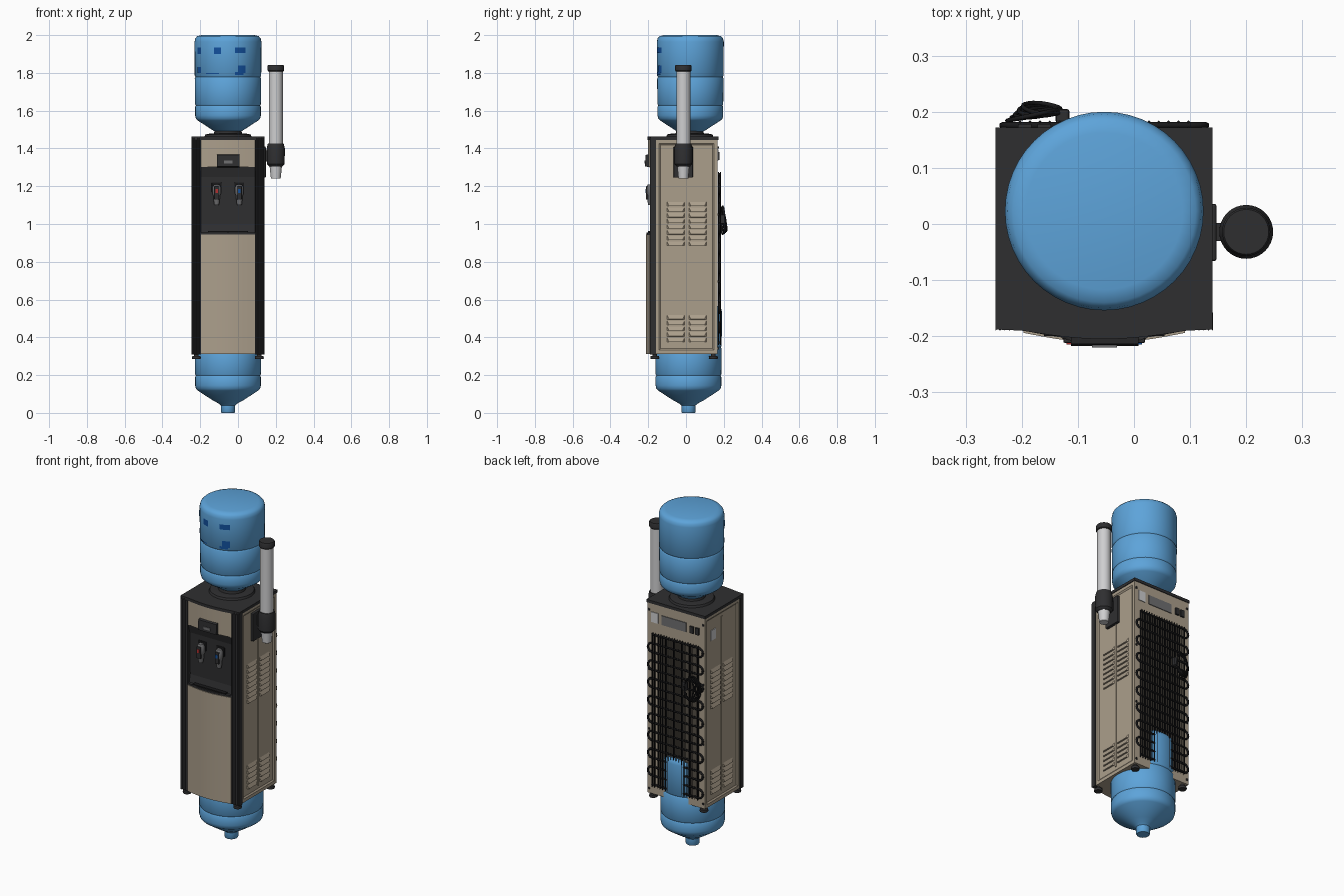
import bpy, bmesh, math
from mathutils import Vector

if "Cube" in bpy.data.objects:
    bpy.data.objects.remove(bpy.data.objects["Cube"])

CX, CY = -0.053, 0.02            # cabinet / bottle axis


def mat(name, *rgb):
    m = bpy.data.materials.new(name)
    m.diffuse_color = (*rgb, 1)
    m.use_nodes = True
    m.node_tree.nodes["Principled BSDF"].inputs["Base Color"].default_value = m.diffuse_color
    return m


BLUE = mat("bottle blue", 0.11, 0.37, 0.70)
NAVY = mat("label blue", 0.006, 0.08, 0.34)
BEIGE = mat("champagne metal", 0.41, 0.345, 0.26)
DARK = mat("charcoal plastic", 0.028, 0.028, 0.03)
BLACK = mat("black wire", 0.010, 0.010, 0.011)
SILVER = mat("light grey", 0.62, 0.62, 0.63)
GREY = mat("mid grey", 0.16, 0.16, 0.165)
RED = mat("hot red", 0.45, 0.03, 0.03)


def finish(name, bm, material, smooth=None):
    bmesh.ops.recalc_face_normals(bm, faces=bm.faces)
    me = bpy.data.meshes.new(name)
    bm.to_mesh(me)
    bm.free()
    ob = bpy.data.objects.new(name, me)
    bpy.context.collection.objects.link(ob)
    me.materials.append(material)
    if smooth:
        bpy.ops.object.select_all(action='DESELECT')
        bpy.context.view_layer.objects.active = ob
        ob.select_set(True)
        bpy.ops.object.shade_smooth_by_angle(angle=math.radians(smooth))
    return ob


def box(name, x, y, z, material, bevel=0):
    bm = bmesh.new()
    bmesh.ops.create_cube(bm, size=1)
    for v in bm.verts:
        v.co = [(a[0] + a[1]) / 2 + c * (a[1] - a[0]) for a, c in zip((x, y, z), v.co)]
    if bevel:
        bmesh.ops.bevel(bm, geom=bm.edges[:], offset=bevel, segments=2, affect='EDGES', profile=0.5)
    return finish(name, bm, material)


def prism(name, pts, axis, lo, hi, material, smooth=None):
    """Extrude a 2D outline along axis 'x' (points y,z) or 'z' (points x,y)."""
    bm = bmesh.new()
    put = (lambda p, t: (t, *p)) if axis == 'x' else (lambda p, t: (*p, t))
    rings = [[bm.verts.new(put(p, t)) for p in pts] for t in (lo, hi)]
    n = len(pts)
    for r in rings:
        bm.faces.new(r)
    for i in range(n):
        j = (i + 1) % n
        bm.faces.new((rings[0][i], rings[0][j], rings[1][j], rings[1][i]))
    return finish(name, bm, material, smooth)


def lathe(name, prof, cx, cy, material, seg=40, z0=0):
    bm = bmesh.new()
    rings = [[bm.verts.new((cx + r * math.cos(2 * math.pi * i / seg),
                            cy + r * math.sin(2 * math.pi * i / seg), z + z0))
              for i in range(seg)] for r, z in prof]
    for a, b in zip(rings, rings[1:]):
        for i in range(seg):
            j = (i + 1) % seg
            bm.faces.new((a[i], a[j], b[j], b[i]))
    bm.faces.new(rings[0])
    bm.faces.new(rings[-1])
    return finish(name, bm, material, 35)


def tube(name, paths, r, material, res=1):
    cu = bpy.data.curves.new(name, 'CURVE')
    cu.dimensions = '3D'
    cu.bevel_depth, cu.bevel_resolution, cu.use_fill_caps = r, res, True
    for path in paths:
        s = cu.splines.new('POLY')
        s.points.add(len(path) - 1)
        for p, co in zip(s.points, path):
            p.co = (*co, 1)
    cu.materials.append(material)
    ob = bpy.data.objects.new(name, cu)
    bpy.context.collection.objects.link(ob)
    bpy.ops.object.select_all(action='DESELECT')
    bpy.context.view_layer.objects.active = ob
    ob.select_set(True)
    bpy.ops.object.convert(target='MESH')


def bowed(x0, x1, edge, bulge, back, n=14):
    """Outline with a curved front and a flat back."""
    front = [(x0 + (x1 - x0) * i / n, edge - bulge * math.sin(math.pi * i / n)) for i in range(n + 1)]
    return front + [(x1, back), (x0, back)]


# --- Bottles: both neck down, the lower one sits through the cabinet floor
bottle = [(0.034, 0), (0.038, 0.006), (0.038, 0.04), (0.05, 0.05), (0.08, 0.066), (0.16, 0.118),
          (0.17, 0.128), (0.174, 0.145), (0.174, 0.19), (0.170, 0.197), (0.174, 0.204),
          (0.176, 0.34), (0.171, 0.348), (0.176, 0.356), (0.177, 0.535), (0.173, 0.553),
          (0.163, 0.564), (0.14, 0.57)]
lathe("upper_bottle", bottle, CX, CY + 0.003, BLUE, 48, 1.43)
lathe("lower_bottle", bottle, CX, CY - 0.007, BLUE, 48)


# --- Curved label patches on the front of the upper bottle
def label(x0, x1, z0, z1, k):
    bm = bmesh.new()
    R, n = 0.1795, 5
    cols = []
    for i in range(n + 1):
        dx = x0 + (x1 - x0) * i / n - CX
        y = CY + 0.003 - math.sqrt(R * R - dx * dx)
        cols.append([bm.verts.new((CX + dx, y, z)) for z in (z0, z1)])
    for a, b in zip(cols, cols[1:]):
        bm.faces.new((a[0], b[0], b[1], a[1]))
    finish(f"label_patch_{k}", bm, NAVY)


for k, p in enumerate([(-0.128, -0.09, 1.90, 1.935), (-0.015, 0.04, 1.905, 1.935), (-0.015, 0.03, 1.79, 1.805),
                       (0.0, 0.04, 1.80, 1.838), (-0.17, -0.10, 1.793, 1.799),
                       (-0.215, -0.195, 1.90, 1.935), (-0.215, -0.197, 1.80, 1.83)]):
    label(*p, k)

# --- Cabinet body, with recessed side panels
XL, XR, YB, ZB, ZT = -0.243, 0.136, 0.168, 0.312, 1.447
body = box("cabinet_body", (XL, XR), (-0.162, YB), (ZB, ZT), BEIGE)
bm = bmesh.new()
bm.from_mesh(body.data)
sides = [f for f in bm.faces if abs(f.normal.x) > 0.9]
bmesh.ops.inset_individual(bm, faces=sides, thickness=0.028)
bmesh.ops.inset_individual(bm, faces=sides, thickness=0.012, depth=-0.006)
bm.to_mesh(body.data)
bm.free()

# --- Louvres and centre rib on both side panels
for side, xs, d in (("left", XL + 0.006, -1), ("right", XR - 0.006, 1)):
    box(f"{side}_panel_rib", sorted((xs, xs + d * 0.004)), (0.0, 0.008), (0.36, 1.40), BEIGE)
    k = 0
    for z0, n in ((0.885, 8), (0.375, 5)):
        for i in range(n):
            for ya, yb in ((-0.10, -0.008), (0.016, 0.108)):
                bm = bmesh.new()
                z = z0 + i * 0.03
                a = [bm.verts.new(c) for c in ((xs, ya, z + 0.022), (xs, yb, z + 0.022), (xs, yb, z), (xs, ya, z))]
                b = [bm.verts.new((xs + d * 0.009, y, z + 0.001)) for y in (ya + 0.01, yb - 0.01)]
                for f in ((a[0], a[1], b[1], b[0]), (a[2], a[3], b[0], b[1]), (a[0], b[0], a[3]), (a[1], a[2], b[1])):
                    bm.faces.new(f)
                finish(f"{side}_louvre_{k}", bm, BEIGE)
                k += 1

# --- Dark lid, bottle seat and ribbed front pillars
prism("lid", [(-0.247, 0.172), (-0.247, -0.188)] + bowed(-0.2, 0.094, -0.190, 0.015, 0)[:-2]
      + [(0.14, -0.188), (0.14, 0.172)], 'z', 1.445, 1.462, DARK)
lathe("bottle_seat", [(0.128, 1.455), (0.12, 1.474), (0.10, 1.478), (0.075, 1.478), (0.07, 1.50), (0.05, 1.50)],
      CX, CY, DARK)
for name, a, b in (("left_pillar", -0.247, -0.197), ("right_pillar", 0.091, 0.141)):
    ribs = [(a + (b - a) * i / 12, -0.190 + 0.004 * (i % 2)) for i in range(13)]
    prism(name, ribs + [(b, -0.158), (a, -0.158)], 'z', ZB - 0.002, 1.455, DARK)

# --- Front: lower door, tap recess, upper fascia
F0, F1 = -0.197, 0.091
prism("lower_door", bowed(F0, F1, -0.194, 0.018, -0.15), 'z', ZB, 0.945, BEIGE, 30)
prism("drip_ledge", bowed(F0, F1, -0.190, 0.018, -0.15), 'z', 0.945, 0.955, DARK, 30)
prism("tap_panel", [(-0.178, 0.955), (-0.168, 1.0), (-0.172, 1.25), (-0.188, 1.305), (-0.15, 1.305), (-0.15, 0.955)],
      'x', F0, F1, DARK)
prism("upper_fascia", bowed(F0, F1, -0.190, 0.012, -0.15), 'z', 1.302, 1.446, BEIGE, 30)
prism("display_box", [(-0.19, 1.30), (-0.217, 1.305), (-0.214, 1.365), (-0.19, 1.372)], 'x', -0.112, 0.008, DARK)
box("display_window", (-0.075, -0.03), (-0.220, -0.214), (1.32, 1.335), GREY)
box("drip_grille", (-0.16, 0.054), (-0.2, -0.165), (0.955, 0.962), BLACK)

# --- Two taps
for name, x, c in (("left_tap", -0.113, RED), ("right_tap", 0.007, NAVY)):
    box(name + "_mount", (x - 0.026, x + 0.026), (-0.178, -0.165), (1.165, 1.22), BLACK, 0.004)
    lathe(name + "_body", [(0.012, 1.10), (0.015, 1.115), (0.018, 1.15), (0.022, 1.16), (0.022, 1.195), (0.014, 1.21)],
          x, -0.188, GREY, 16)
    box(name + "_lever", (x - 0.013, x + 0.013), (-0.212, -0.2), (1.13, 1.2), DARK, 0.003)
    box(name + "_mark", (x - 0.007, x + 0.007), (-0.215, -0.211), (1.165, 1.185), c)

# --- Feet
for i, x in enumerate((-0.22, 0.113)):
    for j, y in enumerate((-0.165, 0.145)):
        lathe(f"foot_{i}{j}", [(0.022, 0.285), (0.024, 0.29), (0.022, 0.3), (0.012, 0.302), (0.012, 0.315)], x, y, DARK, 16)

# --- Cup dispenser on the right side
UX, UY = 0.2, -0.014
lathe("cup_tube", [(0.037, 1.40), (0.037, 1.82)], UX, UY, SILVER, 32)
lathe("cup_tube_cap", [(0.040, 1.808), (0.043, 1.812), (0.043, 1.838), (0.040, 1.843)], UX, UY, DARK, 32)
lathe("cup_holder", [(0.036, 1.305), (0.047, 1.318), (0.048, 1.40), (0.042, 1.425), (0.037, 1.425)], UX, UY, DARK, 32)
lathe("cup", [(0.024, 1.24), (0.026, 1.242), (0.033, 1.31)], UX, UY, SILVER, 32)
box("cup_bracket_plate", (0.128, 0.147), (-0.066, 0.036), (1.245, 1.41), DARK, 0.004)
box("cup_bracket_arm", (0.14, 0.17), (-0.03, 0.002), (1.33, 1.39), DARK)

# --- Condenser on the back: serpentine pipe plus vertical wires
path, N, STEP, yc = [], 18, 0.0525, 0.176
for i in range(N):
    z, s = 1.265 - i * STEP, 1 if i % 2 else -1
    path.append((CX - s * 0.155, yc, z))
    path.append((CX + s * 0.155, yc, z))
    if i < N - 1:
        path += [(CX + s * (0.155 + STEP / 2 * math.sin(t)), yc, z - STEP / 2 * (1 - math.cos(t)))
                 for t in (math.pi * k / 6 for k in range(1, 6))]
tube("condenser_pipe", [path], 0.006, BLACK)
tube("condenser_wires", [[(CX - 0.15 + 0.3 * i / 17, y, 0.36), (CX - 0.15 + 0.3 * i / 17, y, 1.275)]
                         for i in range(18) for y in (0.171, 0.182)], 0.0028, BLACK, 0)

# --- Coiled power cord hanging on the back
loops = []
for k in range(5):
    c = Vector((-0.18 + 0.004 * k, 0.194 + 0.003 * k, 1.02))
    loops.append([c + Vector(((0.046 - 0.003 * k) * math.cos(t), 0.010 * math.cos(t + 0.5 * k),
                              (0.075 - 0.005 * k) * math.sin(t))) for t in (2 * math.pi * i / 24 for i in range(25))])
tube("power_cord", loops, 0.004, BLACK)
box("cord_plug", (-0.14, -0.115), (0.18, 0.205), (1.0, 1.05), DARK, 0.005)

# --- Back control strip: rating plate, stickers, switches, screws
yb = (YB - 0.001, YB + 0.004)
box("back_vent_plate", (-0.12, 0.04), yb, (1.335, 1.39), GREY)
box("back_sticker", (0.065, 0.11), yb, (1.335, 1.395), SILVER)
for i, x in enumerate((-0.195, -0.16)):
    box(f"switch_{i}", (x - 0.012, x + 0.012), (YB, YB + 0.01), (1.34, 1.38), DARK)
box("side_sticker", (XL + 0.002, XL + 0.007), (0.06, 0.11), (1.29, 1.35), SILVER)
for i, x in enumerate((-0.232, 0.125)):
    for j in range(4):
        z = 0.34 + j * 0.355
        box(f"screw_{i}{j}", (x - 0.005, x + 0.005), (YB, YB + 0.006), (z - 0.005, z + 0.005), DARK)
